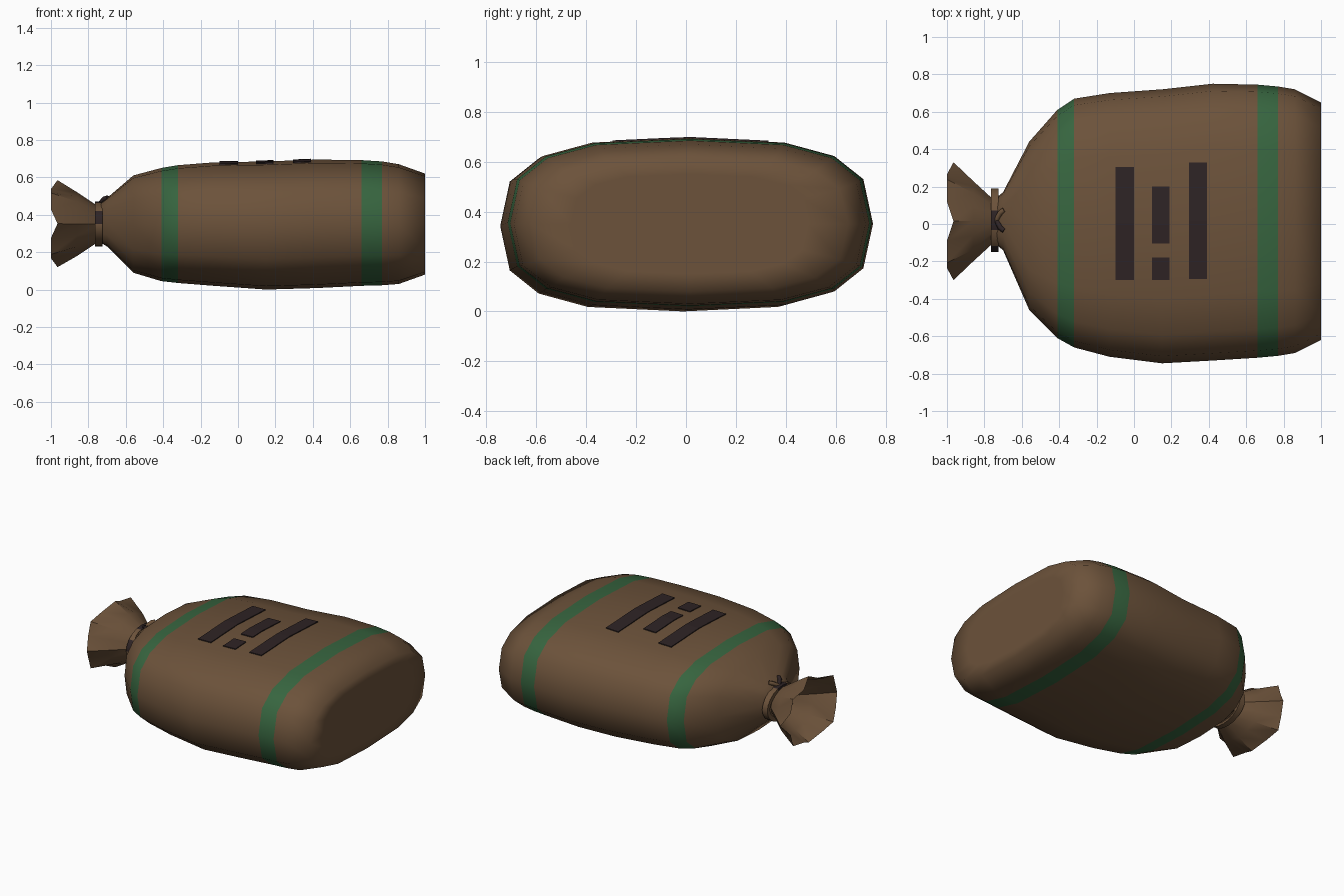
import bpy, bmesh, math
from mathutils import Vector
from mathutils.bvhtree import BVHTree

cube = bpy.data.objects.get("Cube")
if cube:
    bpy.data.objects.remove(cube, do_unlink=True)


def material(name, color):
    m = bpy.data.materials.new(name)
    m.use_nodes = True
    m.diffuse_color = (*color, 1)
    m.node_tree.nodes["Principled BSDF"].inputs["Base Color"].default_value = (*color, 1)
    return m


burlap = material("brown burlap", (0.15, 0.085, 0.043))
green = material("green stripe", (0.038, 0.13, 0.05))
dark = material("dark paint", (0.027, 0.017, 0.018))


def finish(name, bm, mats, smooth=None):
    mesh = bpy.data.meshes.new(name)
    bm.to_mesh(mesh)
    bm.free()
    for m in mats:
        mesh.materials.append(m)
    ob = bpy.data.objects.new(name, mesh)
    bpy.context.collection.objects.link(ob)
    if smooth is not None:
        bpy.ops.object.select_all(action='DESELECT')
        ob.select_set(True)
        bpy.context.view_layer.objects.active = ob
        bpy.ops.object.shade_smooth_by_angle(angle=math.radians(smooth))
    return ob


def spow(v, p):
    return math.copysign(abs(v) ** p, v)


def ring(bm, x, y0, y1, z0, z1, p=0.68, sides=16):
    cy, cz, ry, rz = (y0 + y1) / 2, (z0 + z1) / 2, (y1 - y0) / 2, (z1 - z0) / 2
    angles = [math.tau * i / sides for i in range(sides)]
    return [bm.verts.new((x, cy + ry * spow(math.cos(a), p), cz + rz * spow(math.sin(a), p)))
            for a in angles]


def bridge(bm, a, b):
    n = len(a)
    return [bm.faces.new((a[i], a[(i + 1) % n], b[(i + 1) % n], b[i])) for i in range(n)]


# Stuffed sack body: rings of x, y range, z range
stations = [
    (-0.75, -0.10, 0.13, 0.26, 0.45),
    (-0.70, -0.14, 0.17, 0.23, 0.49),
    (-0.56, -0.46, 0.44, 0.09, 0.61),
    (-0.41, -0.61, 0.61, 0.045, 0.65),
    (-0.32, -0.66, 0.67, 0.035, 0.665),
    (-0.13, -0.71, 0.70, 0.02, 0.68),
    (0.15, -0.745, 0.72, 0.0, 0.685),
    (0.42, -0.73, 0.75, 0.008, 0.695),
    (0.66, -0.715, 0.745, 0.02, 0.692),
    (0.77, -0.705, 0.735, 0.023, 0.685),
    (0.86, -0.69, 0.72, 0.03, 0.67),
    (1.0, -0.62, 0.65, 0.08, 0.62),
    (1.0, -0.46, 0.49, 0.15, 0.55),
]
bm = bmesh.new()
rings = [ring(bm, *s) for s in stations]
for i in range(len(rings) - 1):
    for f in bridge(bm, rings[i], rings[i + 1]):
        f.material_index = 1 if i in (3, 8) else 0
bm.faces.new(rings[-1])
bm.faces.new(rings[0][::-1])
bmesh.ops.recalc_face_normals(bm, faces=bm.faces)
surface = BVHTree.FromBMesh(bm)
finish("sack_body", bm, [burlap, green], 80)


# Painted bars following the top of the sack
def bar(name, x0, x1, y0, y1, steps=6):
    bm = bmesh.new()
    rows = []
    for j in range(steps + 1):
        y = y0 + (y1 - y0) * j / steps
        hits = [surface.ray_cast(Vector((x, y, 2)), Vector((0, 0, -1)))[0] for x in (x0, x1)]
        rows.append([bm.verts.new(h + Vector((0, 0, 0.006))) for h in hits])
    for a, b in zip(rows, rows[1:]):
        bm.faces.new((a[0], a[1], b[1], b[0]))
    ext = bmesh.ops.extrude_face_region(bm, geom=bm.faces[:])
    for v in ext["geom"]:
        if isinstance(v, bmesh.types.BMVert):
            v.co.z -= 0.008
    bmesh.ops.recalc_face_normals(bm, faces=bm.faces)
    finish(name, bm, [dark])


bar("painted_bar_right", -0.10, 0.0, -0.30, 0.305)
bar("painted_bar_middle", 0.095, 0.19, -0.105, 0.20)
bar("painted_bar_short", 0.095, 0.19, -0.30, -0.18)
bar("painted_bar_left", 0.295, 0.39, -0.295, 0.33)

# Gathered mouth: open flared cone with a zigzag rim
bm = bmesh.new()
neck = ring(bm, -0.74, -0.09, 0.12, 0.26, 0.44, 1, 16)
mid = ring(bm, -0.86, -0.20, 0.23, 0.18, 0.52, 1, 16)
rim = ring(bm, -1.0, -0.30, 0.33, 0.12, 0.585, 1, 16)
centre = Vector((0, 0.015, 0.35))
for loop, dx, squeeze in ((mid, 0.0, 0.94), (rim, 0.035, 0.86)):
    for i, v in enumerate(loop):
        if i % 2:
            v.co.y = centre.y + (v.co.y - centre.y) * squeeze
            v.co.z = centre.z + (v.co.z - centre.z) * squeeze
        elif i % 4 == 0:
            v.co.x += dx
bridge(bm, neck, mid)
bridge(bm, mid, rim)
bmesh.ops.recalc_face_normals(bm, faces=bm.faces)
finish("gathered_mouth", bm, [burlap], 30)

# Tie band around the neck, with dark wraps at the top and front
bm = bmesh.new()
outline = [(-0.765, 0.0), (-0.765, 0.03), (-0.725, 0.03), (-0.725, 0.0)]
loops = [ring(bm, x, -0.12 - r, 0.16 + r, 0.26 - r, 0.44 + r, 1, 20) for x, r in outline]
for a, b in zip(loops, loops[1:] + loops[:1]):
    for f in bridge(bm, a, b):
        c = f.calc_center_median()
        top = c.z > 0.4 and -0.02 < c.y < 0.06
        front = c.y < -0.09 and 0.35 < c.z < 0.42
        f.material_index = 1 if top or front else 0
bmesh.ops.recalc_face_normals(bm, faces=bm.faces)
finish("neck_tie", bm, [burlap, dark], 40)


# Loose cord ends of the knot
def cord(name, y, dy, mat):
    curve = bpy.data.curves.new(name, 'CURVE')
    curve.dimensions = '3D'
    curve.bevel_depth = 0.014
    curve.bevel_resolution = 1
    curve.use_fill_caps = True
    s = curve.splines.new('POLY')
    points = [(-0.735, 0.02, 0.46), (-0.715, y, 0.485), (-0.695, y + dy, 0.49)]
    s.points.add(len(points) - 1)
    for p, co in zip(s.points, points):
        p.co = (*co, 1)
    curve.materials.append(mat)
    bpy.context.collection.objects.link(bpy.data.objects.new(name, curve))


cord("cord_end_left", 0.06, 0.015, burlap)
cord("cord_end_right", -0.02, -0.015, dark)
